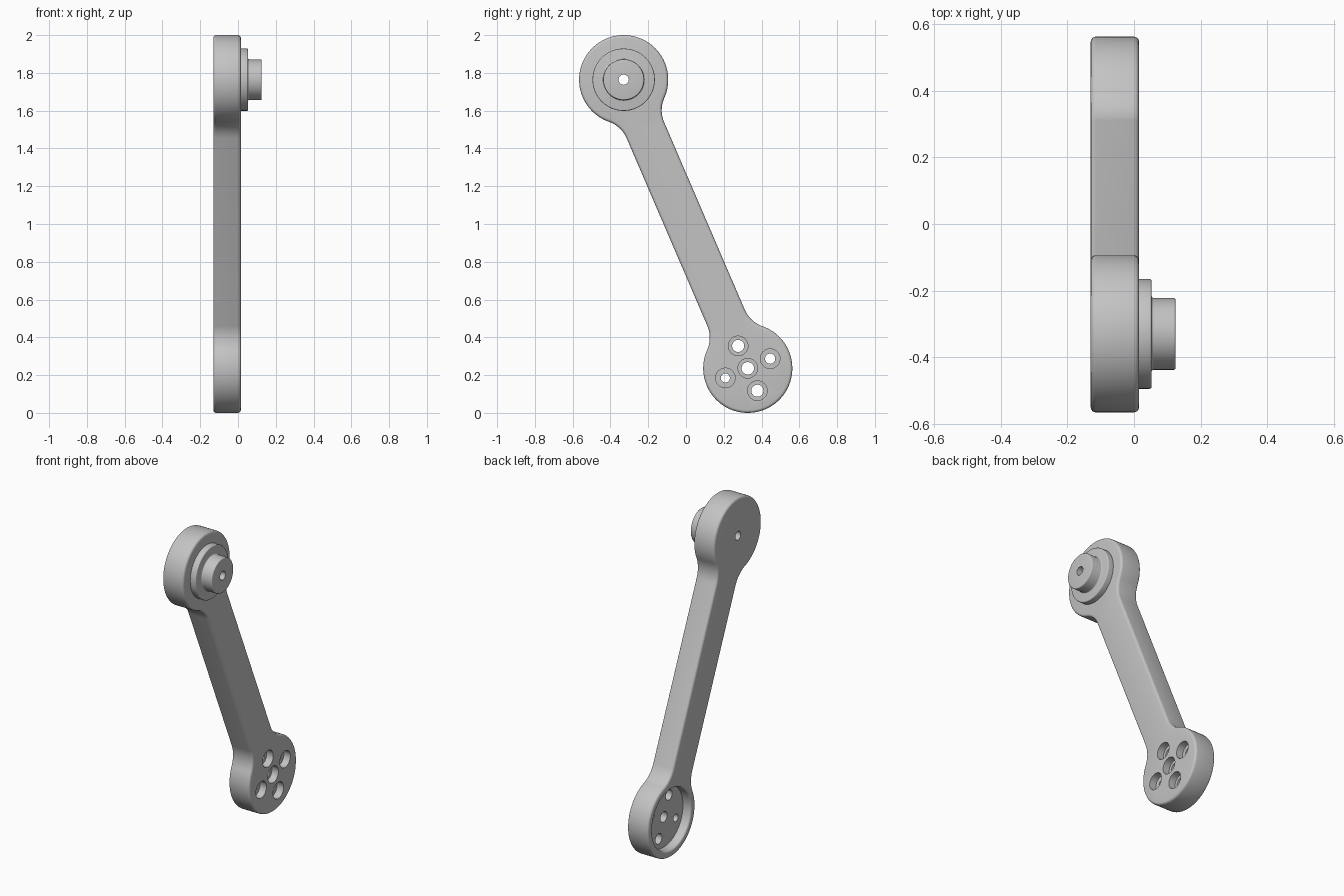
import bpy, bmesh, math
from mathutils import Vector, Matrix

cube = bpy.data.objects.get("Cube")
if cube:
    bpy.data.objects.remove(cube, do_unlink=True)

grey = bpy.data.materials.new("plain_grey")
grey.use_nodes = True
grey.diffuse_color = (0.55, 0.55, 0.55, 1)
grey.node_tree.nodes["Principled BSDF"].inputs["Base Color"].default_value = (0.55, 0.55, 0.55, 1)

# Main dimensions, in the y-z plane, with thickness along x
TOP, LOW = Vector((-0.33, 1.764)), Vector((0.327, 0.236))
R, HALF, FILLET = 0.236, 0.108, 0.16
BACK, FACE = -0.13, 0.015


def make_object(name, bm):
    bmesh.ops.recalc_face_normals(bm, faces=bm.faces)
    mesh = bpy.data.meshes.new(name)
    bm.to_mesh(mesh)
    bm.free()
    mesh.materials.append(grey)
    ob = bpy.data.objects.new(name, mesh)
    bpy.context.collection.objects.link(ob)
    return ob


def lathe(name, centre, profile, steps=64):
    """Revolve (x, radius) points around an axis parallel to x, with flat ends."""
    bm = bmesh.new()
    rings = [[bm.verts.new((x, centre.x + r * math.cos(math.tau * i / steps),
                            centre.y + r * math.sin(math.tau * i / steps)))
              for i in range(steps)] for x, r in profile]
    for a, b in zip(rings, rings[1:]):
        for i in range(steps):
            j = (i + 1) % steps
            bm.faces.new((a[i], a[j], b[j], b[i]))
    bm.faces.new(rings[0])
    bm.faces.new(rings[-1])
    return make_object(name, bm)


def activate(ob):
    bpy.ops.object.select_all(action='DESELECT')
    ob.select_set(True)
    bpy.context.view_layer.objects.active = ob


def bevel(ob, width):
    activate(ob)
    mod = ob.modifiers.new("rounded_edges", 'BEVEL')
    mod.width, mod.segments = width, 4
    mod.limit_method, mod.angle_limit = 'ANGLE', math.radians(50)
    bpy.ops.object.modifier_apply(modifier=mod.name)


def cut(ob, cutter):
    activate(ob)
    mod = ob.modifiers.new("cut", 'BOOLEAN')
    mod.operation, mod.solver, mod.object = 'DIFFERENCE', 'EXACT', cutter
    bpy.ops.object.modifier_apply(modifier=mod.name)


def arc(cx, cy, r, a0, a1, steps):
    return [Vector((cx + r * math.cos(a0 + (a1 - a0) * i / steps),
                    cy + r * math.sin(a0 + (a1 - a0) * i / steps))) for i in range(steps + 1)]


# Link outline: one filleted quarter, mirrored along and across the arm
axis = (LOW - TOP).normalized()
side = Vector((-axis.y, axis.x))
mid, reach = (TOP + LOW) / 2, (LOW - TOP).length / 2
along = math.sqrt((R + FILLET) ** 2 - (HALF + FILLET) ** 2)
meet = math.atan2(HALF + FILLET, -along)
quarter = arc(reach, 0, R, 0, meet, 36)
quarter += arc(reach - along, HALF + FILLET, FILLET, meet - math.pi, -math.pi / 2, 14)[1:]
half = quarter + [Vector((-p.x, p.y)) for p in reversed(quarter)]
outline = half + [Vector((p.x, -p.y)) for p in reversed(half[1:-1])]

bm = bmesh.new()
loop = []
for p in outline:
    q = mid + axis * p.x + side * p.y
    loop.append(bm.verts.new((BACK, q.x, q.y)))
face = bm.faces.new(loop)
new = bmesh.ops.extrude_face_region(bm, geom=[face])["geom"]
bmesh.ops.translate(bm, verts=[v for v in new if isinstance(v, bmesh.types.BMVert)],
                    vec=(FACE - BACK, 0, 0))
link = make_object("link_arm", bm)
bevel(link, 0.015)

# Stepped pivot boss at the upper end
boss = lathe("pivot_boss", TOP, [(0.0, 0.165), (0.053, 0.165), (0.053, 0.108), (0.125, 0.108)])
bevel(boss, 0.006)

# Pivot bore through link and boss
cutters = [lathe("bore_cutter", TOP, [(-0.3, 0.027), (0.3, 0.027)], 32)]
cut(link, cutters[0])
cut(boss, cutters[0])

# Round recess in the back of the lower end, with a softened rim
floor = BACK + 0.055
rim = [(BACK + 0.012 * (1 - math.cos(t)), 0.19 + 0.012 * (1 - math.sin(t)))
       for t in (math.pi / 2 * k / 4 for k in range(5))]
cutters.append(lathe("recess_cutter", LOW, [(-0.2, 0.202)] + rim + [(floor, 0.19)]))
cut(link, cutters[-1])

# Counterbored holes: one central, four around it in line with the arm
ring = 0.129
holes = [(LOW, 0.033), (LOW + axis * ring, 0.032), (LOW - axis * ring, 0.032),
         (LOW + side * ring, 0.027), (LOW - side * ring, 0.024)]
for centre, r in holes:
    cutters.append(lathe("hole_cutter", centre,
                         [(-0.2, r), (-0.03, r), (-0.03, 0.052), (0.1, 0.052)], 32))
    cut(link, cutters[-1])

for c in cutters:
    bpy.data.objects.remove(c, do_unlink=True)
for ob in (link, boss):
    activate(ob)
    bpy.ops.object.shade_smooth_by_angle(angle=math.radians(30))
